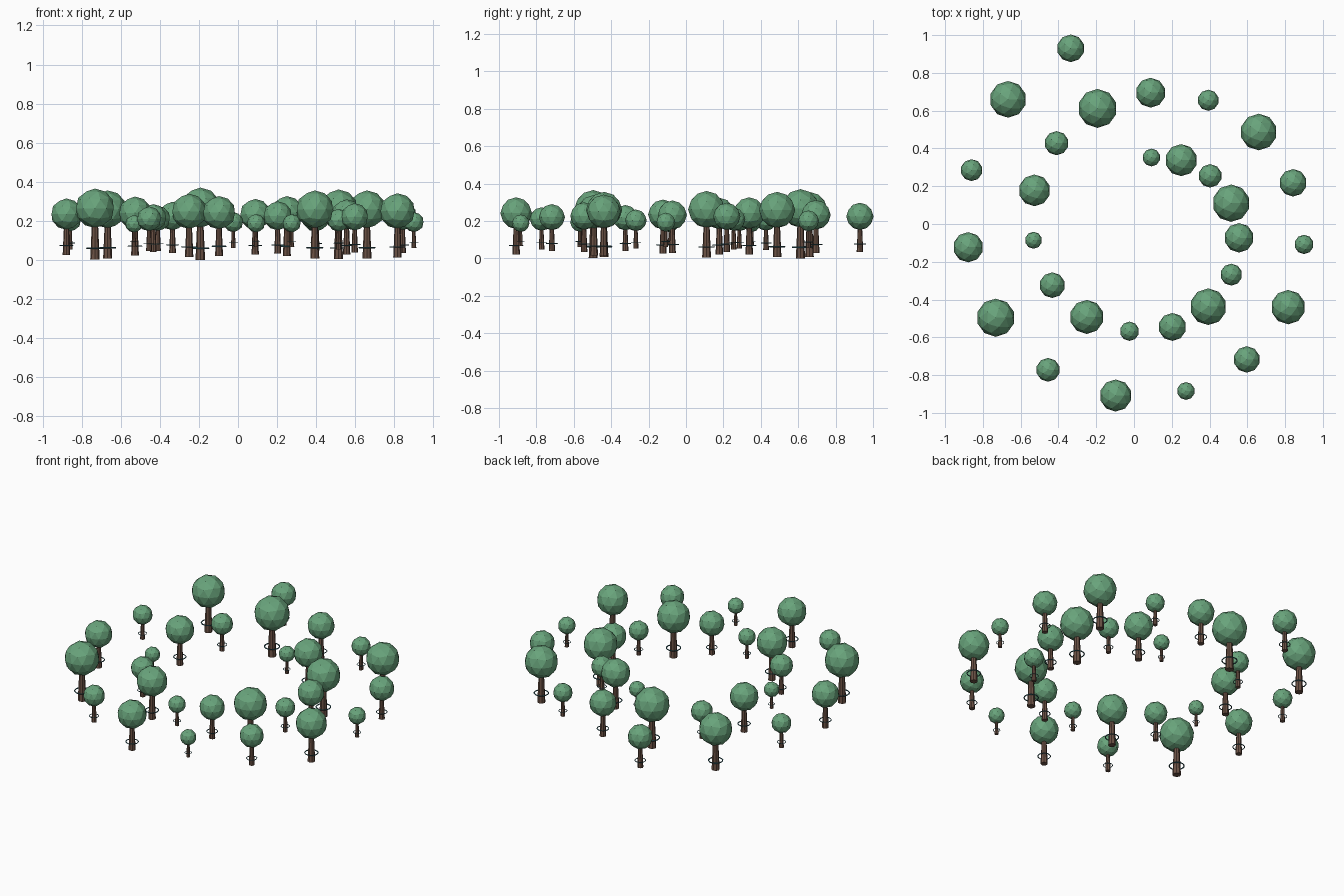
import bpy, bmesh, math
from mathutils import Matrix

if "Cube" in bpy.data.objects:
    bpy.data.objects.remove(bpy.data.objects["Cube"])


def material(name, rgb):
    m = bpy.data.materials.new(name)
    m.diffuse_color = (*rgb, 1)
    m.use_nodes = True
    m.node_tree.nodes["Principled BSDF"].inputs["Base Color"].default_value = m.diffuse_color
    return m


GREEN = material("leaf green", (0.14, 0.37, 0.20))
BROWN = material("bark brown", (0.15, 0.085, 0.06))
TEAL = material("ring teal", (0.05, 0.17, 0.20))


def mesh_from(bm, name, mat):
    me = bpy.data.meshes.new(name)
    bm.to_mesh(me)
    bm.free()
    me.materials.append(mat)
    return me


# Unit tree parts: crown radius is 1, origin is the scaling pivot on the trunk
bm = bmesh.new()
bmesh.ops.create_icosphere(bm, subdivisions=2, radius=1,
                           matrix=Matrix.Translation((0, 0, 1.42)))
crown = mesh_from(bm, "crown", GREEN)

bm = bmesh.new()
bmesh.ops.create_cone(bm, cap_ends=True, segments=8, radius1=0.24, radius2=0.15,
                      depth=2.0, matrix=Matrix.Translation((0, 0, -0.18)))
trunk = mesh_from(bm, "trunk", BROWN)

# Thin ring around the trunk
bm = bmesh.new()
N, M = 16, 5
rows = []
for i in range(N):
    a = 2 * math.pi * i / N
    row = []
    for j in range(M):
        b = 2 * math.pi * j / M
        r = 0.42 + 0.035 * math.cos(b)
        row.append(bm.verts.new((r * math.cos(a), r * math.sin(a),
                                 -0.6 + 0.035 * math.sin(b))))
    rows.append(row)
for i in range(N):
    p, q = rows[i], rows[(i + 1) % N]
    for j in range(M):
        k = (j + 1) % M
        bm.faces.new((p[j], q[j], q[k], p[k]))
ring = mesh_from(bm, "trunk_ring", TEAL)

# Grove layout: x, y, crown radius
TREES = [
    (-.335, .93, .073), (-.667, .66, .097), (-.193, .612, .103),
    (.088, .695, .079), (.393, .655, .056), (.66, .487, .097),
    (-.41, .428, .064), (.092, .352, .047), (.25, .338, .085),
    (.403, .255, .062), (-.86, .285, .058), (-.527, .178, .084),
    (.842, .218, .073), (.514, .11, .099), (.556, -.073, .078),
    (-.878, -.123, .08), (-.532, -.086, .045), (.9, -.108, .051),
    (.515, -.268, .058), (-.433, -.324, .068), (-.732, -.496, .101),
    (-.25, -.492, .09), (.393, -.438, .097), (.816, -.44, .091),
    (-.024, -.568, .051), (.203, -.545, .074), (-.455, -.772, .063),
    (-.097, -.908, .085), (.597, -.717, .07), (.275, -.884, .047),
]
for x, y, r in TREES:
    for me in (trunk, crown, ring):
        ob = bpy.data.objects.new("tree_" + me.name, me)
        ob.location = (x, y, 0.121)
        ob.scale = (r, r, r)
        bpy.context.collection.objects.link(ob)
